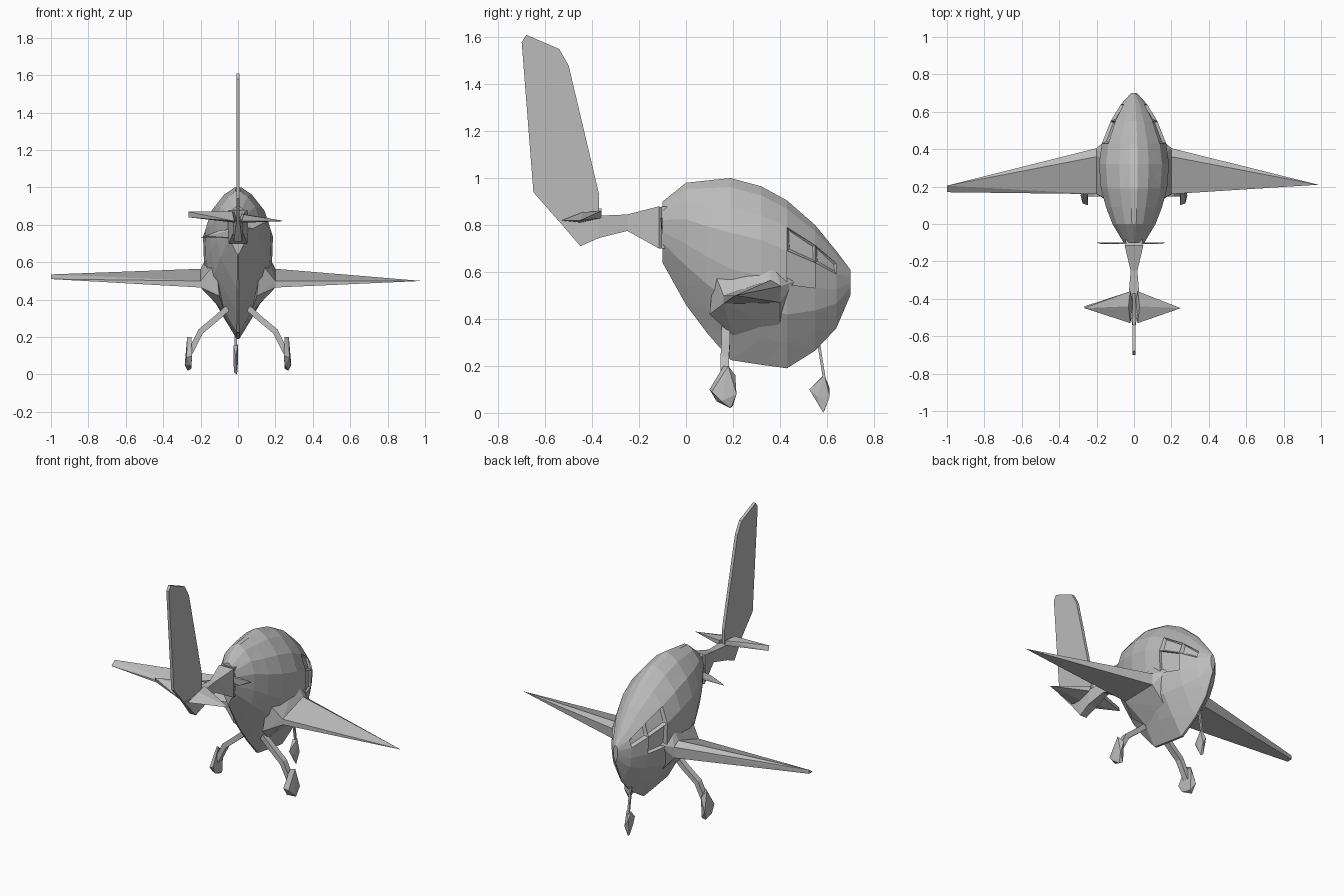
import bpy
import bmesh
from mathutils import Vector

cube = bpy.data.objects.get("Cube")
if cube:
    bpy.data.objects.remove(cube)

grey = bpy.data.materials.new("plain_grey")
grey.use_nodes = True
grey.diffuse_color = (0.5, 0.5, 0.5, 1)
grey.node_tree.nodes["Principled BSDF"].inputs["Base Color"].default_value = (0.5, 0.5, 0.5, 1)


def finish(name, bm):
    bmesh.ops.recalc_face_normals(bm, faces=bm.faces)
    mesh = bpy.data.meshes.new(name)
    bm.to_mesh(mesh)
    bm.free()
    mesh.materials.append(grey)
    obj = bpy.data.objects.new(name, mesh)
    bpy.context.collection.objects.link(obj)
    return obj


def solid(name, points):
    """Convex faceted part around a few corner points."""
    bm = bmesh.new()
    for p in points:
        bm.verts.new(p)
    out = bmesh.ops.convex_hull(bm, input=bm.verts)
    bmesh.ops.delete(bm, geom=[v for v in bm.verts if not v.link_faces], context='VERTS')
    return finish(name, bm)


def loft(bm, rings):
    loops = [[bm.verts.new(p) for p in ring] for ring in rings]
    for a, b in zip(loops, loops[1:]):
        for i in range(len(a)):
            j = (i + 1) % len(a)
            bm.faces.new((a[i], a[j], b[j], b[i]))
    bm.faces.new(loops[0])
    bm.faces.new(loops[-1])


# Egg-shaped cabin: stations are y, low z, high z, half width
stations = [(-.10, .64, .90, .055), (0, .46, .98, .115), (.09, .34, .99, .15),
            (.19, .225, 1.0, .177), (.32, .205, .965, .187), (.43, .19, .905, .172),
            (.55, .265, .80, .125), (.64, .36, .69, .07), (.70, .50, .61, .015)]
section = [(0, .04), (.15, .42), (.32, .82), (.5, .97), (.7, 1), (.84, .8), (.95, .42), (1, .1)]
rings = []
for y, low, high, w in stations:
    half = [(w * f, y, low + t * (high - low)) for t, f in section]
    rings.append(half + [(-x, yy, z) for x, yy, z in reversed(half)])
bm = bmesh.new()
loft(bm, rings)
# Shallow sunken side windows near the nose
for f in list(bm.faces):
    c = f.calc_center_median()
    if .42 < c.y < .62 and .58 < c.z < .74 and abs(c.x) > .08:
        bmesh.ops.inset_individual(bm, faces=[f], thickness=.015, depth=0)
        inward = Vector((-.015 if c.x > 0 else .015, 0, 0))
        bmesh.ops.translate(bm, verts=f.verts, vec=inward)
bmesh.ops.triangulate(bm, faces=[f for f in bm.faces if len(f.verts) == 4])
finish("cabin", bm)

# Wings and swollen wing roots
for side, s in (("left", 1), ("right", -1)):
    tip = [(.985, .21, .50)] if s > 0 else [(1, .17, .51), (1, .205, .535), (1, .205, .51)]
    root = [(.20, .16, .465), (.20, .16, .50), (.20, .36, .565), (.20, .405, .54), (.20, .40, .47)]
    solid(side + "_wing", [(x * s, y, z) for x, y, z in root + tip])
    fairing = root + [(.10, .10, .42), (.12, .12, .60), (.15, .36, .66), (.14, .46, .56),
                      (.10, .40, .36), (.07, .20, .33)]
    solid(side + "_wing_root", [(x * s, y, z) for x, y, z in fairing])

# Tail boom: y, low z, high z, half width
bm = bmesh.new()
loft(bm, [[(-w, y, lo), (-w, y, hi), (w, y, hi), (w, y, lo)] for y, lo, hi, w in
          [(-.09, .70, .87, .03), (-.115, .70, .88, .05), (-.25, .775, .845, .018),
           (-.37, .745, .84, .028), (-.45, .71, .83, .022), (-.54, .815, .825, .01)]])
finish("tail_boom", bm)
solid("boom_collar", [(x, y, z) for x in (-.045, .045) for y in (-.105, -.08) for z in (.70, .88)])

# Tall swept fin
profile = [(-.37, .82), (-.37, .93), (-.50, 1.48), (-.54, 1.55), (-.68, 1.61),
           (-.70, 1.58), (-.65, .94), (-.54, .815)]
bm = bmesh.new()
edge = [(-.005, 1), (.005, 1)]
loft(bm, [[(x, y, z) for y, z in profile] for x in (-.009, .009)])
finish("tail_fin", bm)

# Pointed tailplanes
solid("left_tailplane", [(.02, -.36, .83), (.02, -.36, .86), (.02, -.53, .82), (0, -.45, .81),
                         (.03, -.44, .855), (.25, -.45, .82)])
solid("right_tailplane", [(-.02, -.36, .84), (-.02, -.36, .87), (-.02, -.53, .82), (0, -.45, .81),
                          (-.03, -.44, .87), (-.265, -.44, .84), (-.265, -.45, .87)])

# Pusher propeller blades
solid("right_propeller_blade", [(0, -.10, .75), (0, -.108, .78), (-.10, -.105, .77),
                                (-.20, -.10, .733), (-.17, -.108, .74), (-.03, -.10, .73)])
solid("left_propeller_blade", [(0, -.10, .79), (0, -.108, .82), (.08, -.105, .78),
                               (.165, -.10, .82), (.15, -.108, .83), (.08, -.10, .83)])

# Main landing gear
for side, s in (("left", 1), ("right", -1)):
    bm = bmesh.new()
    path = [(.05, .17, .36), (.11, .17, .305), (.20, .165, .23), (.255, .165, .12)]
    loft(bm, [[(s * (x + a), y + b, z + a) for a, b in
               ((-.011, -.018), (.011, -.018), (.011, .018), (-.011, .018))] for x, y, z in path])
    finish(side + "_gear_leg", bm)
    shoe = [(.245, .10, .10), (.275, .11, .09), (.25, .16, .20), (.272, .18, .20), (.25, .21, .16),
            (.28, .215, .08), (.285, .15, .05), (.25, .20, .03), (.27, .19, .02), (.25, .13, .05)]
    solid(side + "_wheel", [(s * x, y, z) for x, y, z in shoe])

# Nose gear
solid("nose_gear_leg", [(x, y + d, z) for x in (-.018, -.006) for d in (-.006, .006)
                        for y, z in ((.563, .31), (.59, .14))])
solid("nose_wheel", [(-.012, .525, .10), (-.025, .58, .155), (0, .59, .16), (-.025, .61, .11),
                     (0, .612, .07), (-.02, .59, .01), (-.005, .585, .0), (-.025, .56, .07),
                     (0, .56, .07)])
